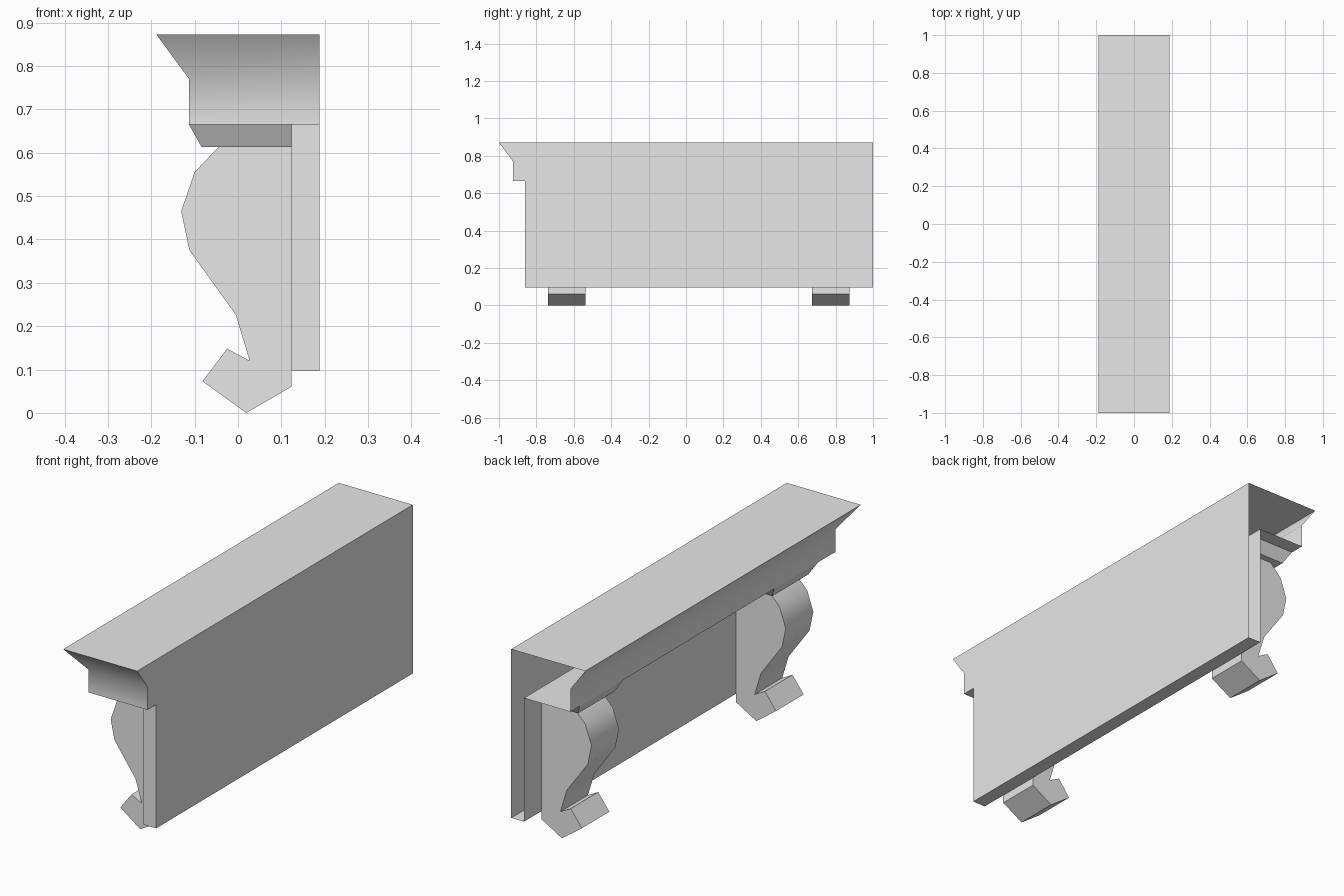
import bpy, bmesh
from math import radians

cube = bpy.data.objects.get("Cube")
if cube:
    bpy.data.objects.remove(cube, do_unlink=True)

GREY = (0.8, 0.8, 0.8, 1)
stone = bpy.data.materials.new("light_grey")
stone.use_nodes = True
stone.diffuse_color = GREY
stone.node_tree.nodes["Principled BSDF"].inputs["Base Color"].default_value = GREY


def finish(name, bm):
    """Turn a bmesh into a shaded object."""
    mesh = bpy.data.meshes.new(name)
    bm.to_mesh(mesh)
    bm.free()
    mesh.materials.append(stone)
    obj = bpy.data.objects.new(name, mesh)
    bpy.context.collection.objects.link(obj)
    bpy.ops.object.select_all(action='DESELECT')
    obj.select_set(True)
    bpy.context.view_layer.objects.active = obj
    bpy.ops.object.shade_smooth_by_angle(angle=radians(40))
    return obj


BACK, END = 0.188, 1.0

# Hollow cornice and panel: stacked outlines (face x, end y, z), open at +y
LEVELS = [(-0.188, -1.0, 0.872), (-0.113, -0.925, 0.77), (-0.113, -0.925, 0.665),
          (0.123, -0.862, 0.665), (0.123, -0.862, 0.097)]
bm = bmesh.new()
rings = [[bm.verts.new((x, y, z)) for x, y in ((fx, END), (fx, ey), (BACK, ey), (BACK, END))]
         for fx, ey, z in LEVELS]
for upper, lower in zip(rings, rings[1:]):
    for i in range(3):
        if i == 2 and upper[0].co.z == lower[0].co.z:
            continue  # the back wall has no step
        bm.faces.new((lower[i], lower[i + 1], upper[i + 1], upper[i]))
bm.faces.new(rings[0])
bm.faces.new(rings[-1][::-1])
finish("cornice_and_panel", bm)

# Scrolled bracket profile (x, z)
BRACKET = [(0.123, 0.613), (-0.045, 0.613), (-0.1, 0.555), (-0.131, 0.465), (-0.112, 0.375),
           (-0.005, 0.226), (0.027, 0.12), (-0.025, 0.148), (-0.082, 0.073), (0.019, 0.0),
           (0.123, 0.06)]


def bracket(name, y, half=0.1):
    bm = bmesh.new()
    face = bm.faces.new([bm.verts.new((x, y - half, z)) for x, z in BRACKET])
    out = bmesh.ops.extrude_face_region(bm, geom=[face])["geom"]
    verts = [v for v in out if isinstance(v, bmesh.types.BMVert)]
    bmesh.ops.translate(bm, verts=verts, vec=(0, 2 * half, 0))
    bmesh.ops.recalc_face_normals(bm, faces=bm.faces)
    finish(name, bm)


def capital(name, y):
    """Tapered block between bracket and cornice."""
    bm = bmesh.new()
    for fx, half, z in ((-0.113, 0.16, 0.665), (-0.084, 0.13, 0.613)):
        for x, dy in ((fx, -half), (fx, half), (0.123, half), (0.123, -half)):
            bm.verts.new((x, y + dy, z))
    bmesh.ops.convex_hull(bm, input=bm.verts)
    bmesh.ops.dissolve_limit(bm, angle_limit=0.02, verts=bm.verts, edges=bm.edges)
    bmesh.ops.recalc_face_normals(bm, faces=bm.faces)
    finish(name, bm)


for side, y in (("front", -0.637), ("back", 0.773)):
    bracket(side + "_bracket", y)
    capital(side + "_capital", y)
